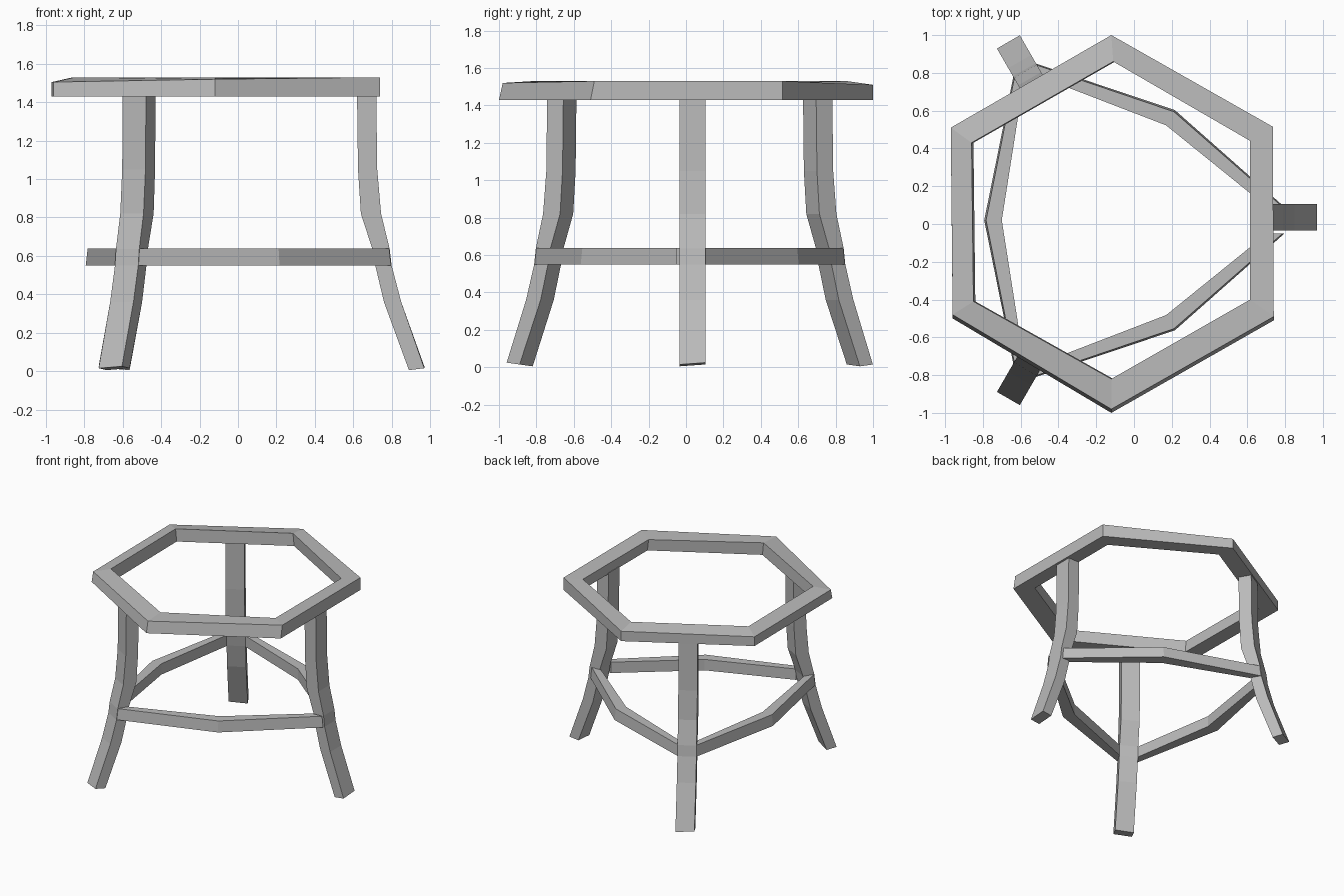
import bpy
import bmesh
from math import radians
from mathutils import Matrix, Vector

cube = bpy.data.objects.get("Cube")
if cube:
    bpy.data.objects.remove(cube, do_unlink=True)

# Single flat grey for the whole frame
grey = bpy.data.materials.new("plain grey")
grey.use_nodes = True
colour = (0.5, 0.5, 0.5, 1)
grey.diffuse_color = colour
grey.node_tree.nodes["Principled BSDF"].inputs["Base Color"].default_value = colour

CENTRE = Vector((-0.12, 0.02, 0))
LEG_HALF_WIDTH = 0.07


def around(angle, radius, side, z):
    """Point given by radius and sideways offset, turned about the stool axis."""
    return Matrix.Rotation(radians(angle), 3, "Z") @ Vector((radius, side, z)) + CENTRE


def loft(name, sections, closed=False):
    """Skin a row of four-cornered sections into a flat-shaded bar."""
    bm = bmesh.new()
    rings = [[bm.verts.new(p) for p in section] for section in sections]
    pairs = list(zip(rings, rings[1:]))
    if closed:
        pairs.append((rings[-1], rings[0]))
    else:
        bm.faces.new(rings[0])
        bm.faces.new(rings[-1])
    for a, b in pairs:
        for i in range(len(a)):
            j = (i + 1) % len(a)
            bm.faces.new((a[i], a[j], b[j], b[i]))
    bmesh.ops.recalc_face_normals(bm, faces=bm.faces)
    mesh = bpy.data.meshes.new(name)
    bm.to_mesh(mesh)
    bm.free()
    mesh.materials.append(grey)
    obj = bpy.data.objects.new(name, mesh)
    bpy.context.collection.objects.link(obj)
    return obj


# Hexagonal seat ring: outer corner, inner corner, slightly uneven top heights
ring_corners = [
    ((-0.12, 1.0, 1.51), (-0.11, 0.86, 1.53)),
    ((0.735, 0.515, 1.53), (0.615, 0.44, 1.52)),
    ((0.74, -0.49, 1.53), (0.615, -0.40, 1.52)),
    ((-0.12, -0.98, 1.52), (-0.12, -0.82, 1.53)),
    ((-0.96, -0.48, 1.505), (-0.85, -0.41, 1.53)),
    ((-0.97, 0.51, 1.505), (-0.86, 0.43, 1.53)),
]
RING_BOTTOM = 1.43
ring_sections = []
for outer, inner in ring_corners:
    lean = -0.02 if outer[1] < 0 else 0.0
    ring_sections.append([
        outer, inner,
        (inner[0] + 0.01, inner[1], RING_BOTTOM),
        (outer[0], outer[1] + lean, RING_BOTTOM),
    ])
loft("seat_ring", ring_sections, closed=True)

# Leg profile: height, inner radius, outer radius
leg_profile = [
    (1.44, 0.74, 0.84),
    (1.05, 0.745, 0.845),
    (0.82, 0.76, 0.865),
    (0.635, 0.82, 0.91),
    (0.55, 0.835, 0.92),
    (0.36, 0.88, 0.97),
    (0.015, 1.01, 1.09),
]


def leg_section(angle, z, inner, outer):
    w = LEG_HALF_WIDTH
    drift = 0.015 if angle == 0 else 0.0
    tilt = 0.01 if z < 0.1 else 0.0
    corners = [(inner, -w, -1), (outer, -w, 0), (outer, w, 1), (inner, w, 0)]
    return [around(angle, r, s + drift, z + t * tilt) for r, s, t in corners]


for name, angle in (("left", 0), ("back_right", 120), ("front_right", 240)):
    loft(name + "_leg", [leg_section(angle, *row) for row in leg_profile])


# Stretcher rails: bent inwards at the middle, joining neighbouring legs
def rail_section(angle, inner, outer, side):
    low, high = 0.55, 0.638
    return [around(angle, r, side, z) for r, z in
            ((inner, low), (outer + 0.005, low), (outer - 0.005, high), (inner, high))]


for name, angle in (("back", 0), ("right", 120), ("front", 240)):
    loft(name + "_rail", [
        rail_section(angle, 0.825, 0.912, LEG_HALF_WIDTH),
        rail_section(angle + 60, 0.58, 0.668, 0),
        rail_section(angle + 120, 0.825, 0.912, -LEG_HALF_WIDTH),
    ])
